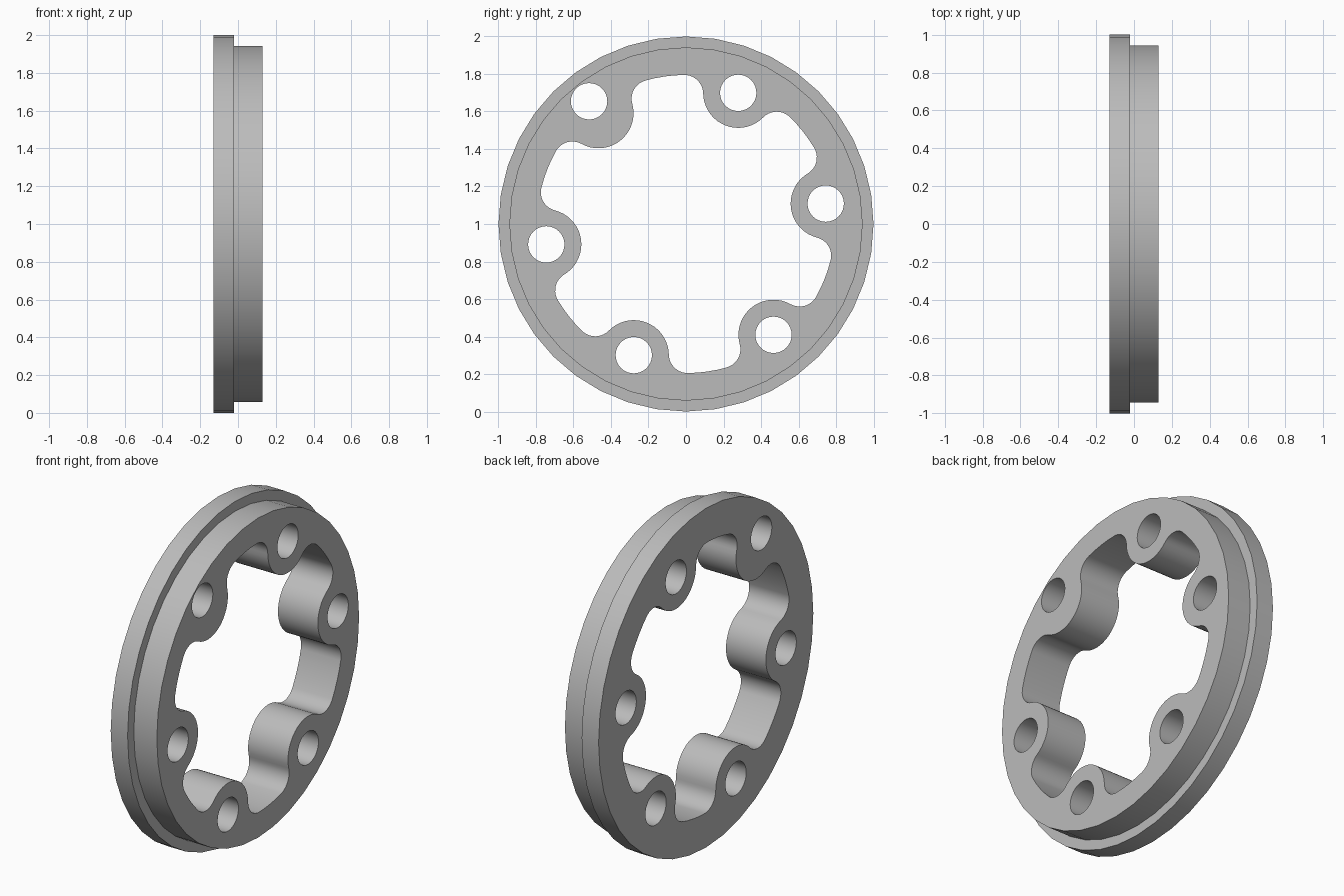
import bpy, bmesh
from math import sin, cos, acos, atan2, pi, radians

if "Cube" in bpy.data.objects:
    bpy.data.objects.remove(bpy.data.objects["Cube"], do_unlink=True)

# Main dimensions
X_BACK, X_STEP, X_FRONT = -0.13, -0.02, 0.13
FLANGE_R, BODY_R, POCKET_R = 1.0, 0.942, 0.795
BOSS_R, FILLET_R, HOLE_R = 0.187, 0.10, 0.097
BOSS_DIST, START, PITCH = 0.753, radians(8.3), pi / 3


def arc(cy, cz, r, a0, a1, n):
    """Points on an arc, leaving out the last one."""
    return [(cy + r * cos(a0 + (a1 - a0) * i / n),
             cz + r * sin(a0 + (a1 - a0) * i / n)) for i in range(n)]


def circle(cy, cz, r, n):
    return arc(cy, cz, r, 0, 2 * pi, n)


def lobed_opening():
    """Opening with six rounded bosses, each blended by two fillets."""
    d = POCKET_R - FILLET_R
    phi = acos((BOSS_DIST**2 + d**2 - (BOSS_R + FILLET_R)**2) / (2 * BOSS_DIST * d))
    t = atan2(d * sin(phi), BOSS_DIST - d * cos(phi))
    pts = []
    for k in range(6):
        a = START + k * PITCH
        pts += arc(d * cos(a - phi), d * sin(a - phi), FILLET_R, a - phi, a + t, 10)
        pts += arc(BOSS_DIST * cos(a), BOSS_DIST * sin(a), BOSS_R, a + t + pi, a - t + pi, 18)
        pts += arc(d * cos(a + phi), d * sin(a + phi), FILLET_R, a - t, a + phi, 10)
        pts += arc(0, 0, POCKET_R, a + phi, a + PITCH - phi, 4)
    return pts


bm = bmesh.new()


def loop(points, x):
    return [bm.verts.new((x, y, z + 1)) for y, z in points]


def wall(a, b):
    for i in range(len(a)):
        j = (i + 1) % len(a)
        bm.faces.new((a[i], a[j], b[j], b[i]))


def cap(loops, x):
    edges = [bm.edges.get((lp[i - 1], lp[i])) for lp in loops for i in range(len(lp))]
    bmesh.ops.triangle_fill(bm, edges=edges, use_beauty=True, normal=(x, 0, 0))


# Stepped outside: flange rim, shoulder, body rim
SIDES = 40
rims = [loop(circle(0, 0, r, SIDES), x) for r, x in
        ((FLANGE_R, X_BACK), (FLANGE_R, X_STEP), (BODY_R, X_STEP), (BODY_R, X_FRONT))]
for a, b in zip(rims, rims[1:]):
    wall(a, b)

# Lobed opening and bolt holes; the upper one sits further out
outlines = [lobed_opening()]
for k in range(6):
    a = START + k * PITCH
    dist = 0.834 if k == 2 else BOSS_DIST
    outlines.append(circle(dist * cos(a), dist * sin(a), HOLE_R, 32))
backs, fronts = [rims[0]], [rims[-1]]
for o in outlines:
    backs.append(loop(o, X_BACK))
    fronts.append(loop(o, X_FRONT))
    wall(backs[-1], fronts[-1])

# Flat end faces
cap(backs, -1)
cap(fronts, 1)
bmesh.ops.recalc_face_normals(bm, faces=bm.faces[:])

mesh = bpy.data.meshes.new("flanged_ring")
bm.to_mesh(mesh)
bm.free()
ring = bpy.data.objects.new("flanged_ring", mesh)
bpy.context.collection.objects.link(ring)

# Plain grey
grey = bpy.data.materials.new("plain grey")
grey.use_nodes = True
grey.diffuse_color = (0.5, 0.5, 0.5, 1)
grey.node_tree.nodes["Principled BSDF"].inputs["Base Color"].default_value = (0.5, 0.5, 0.5, 1)
mesh.materials.append(grey)

bpy.ops.object.select_all(action="DESELECT")
ring.select_set(True)
bpy.context.view_layer.objects.active = ring
bpy.ops.object.shade_smooth_by_angle(angle=radians(30))
